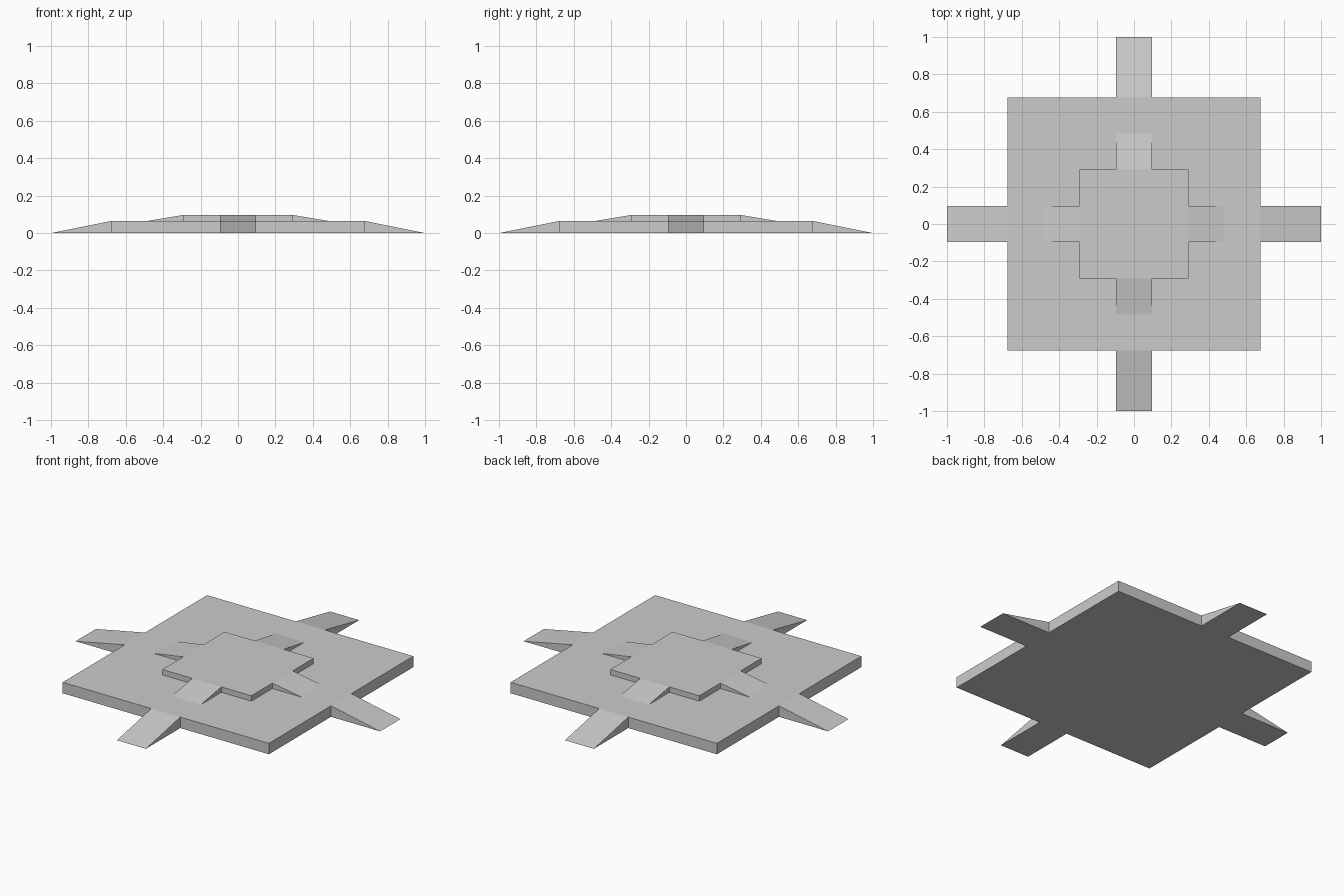
import bpy
import math
from mathutils import Matrix

if "Cube" in bpy.data.objects:
    bpy.data.objects.remove(bpy.data.objects["Cube"])

RAMP_HALF = 0.095  # half width of every ramp


def add_mesh(name, verts, faces):
    mesh = bpy.data.meshes.new(name)
    mesh.from_pydata(verts, [], faces)
    obj = bpy.data.objects.new(name, mesh)
    bpy.context.collection.objects.link(obj)
    return obj


def add_slab(name, half, z0, z1):
    bpy.ops.mesh.primitive_cube_add(size=1, location=(0, 0, (z0 + z1) / 2))
    obj = bpy.context.object
    obj.name = name
    obj.scale = (2 * half, 2 * half, z1 - z0)
    bpy.ops.object.transform_apply(location=True, rotation=False, scale=True)


def add_ramps(name, inner, outer, z0, z1):
    # triangular side profile extruded across the ramp width, one per side
    profile = [(inner, z0), (outer, z0), (inner, z1)]
    verts = [(x, y, z) for y in (-RAMP_HALF, RAMP_HALF) for x, z in profile]
    faces = [(0, 1, 2), (5, 4, 3), (0, 3, 4, 1), (1, 4, 5, 2), (2, 5, 3, 0)]
    for i, side in enumerate(("right", "back", "left", "front")):
        ramp = add_mesh(f"{name}_{side}", verts, faces)
        ramp.data.transform(Matrix.Rotation(i * math.pi / 2, 4, 'Z'))


# Lower tier
add_slab("base_platform", 0.677, 0, 0.065)
add_ramps("lower_ramp", 0.677, 1.0, 0, 0.065)

# Upper tier
add_slab("upper_platform", 0.292, 0.065, 0.097)
add_ramps("upper_ramp", 0.292, 0.485, 0.065, 0.097)
